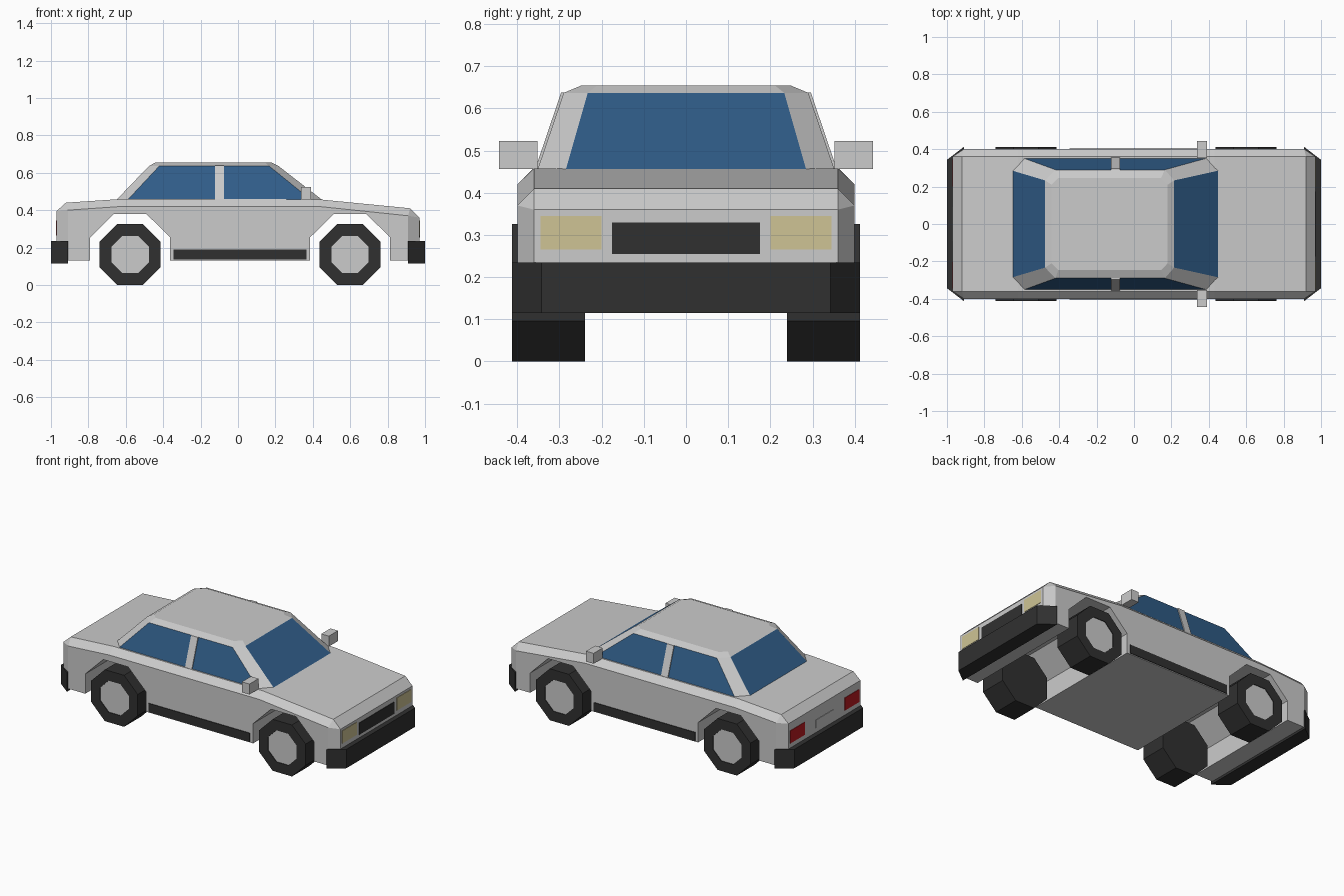
import bpy, bmesh, math
from mathutils import Vector

cube = bpy.data.objects.get("Cube")
if cube:
    bpy.data.objects.remove(cube, do_unlink=True)


def material(name, rgb):
    m = bpy.data.materials.new(name)
    m.use_nodes = True
    m.diffuse_color = (*rgb, 1)
    m.node_tree.nodes["Principled BSDF"].inputs["Base Color"].default_value = (*rgb, 1)
    return m


PAINT = material("silver paint", (0.6, 0.6, 0.6))
GLASS = material("blue glass", (0.03, 0.11, 0.25))
BLACK = material("black rubber", (0.03, 0.03, 0.03))
LAMP = material("headlight cream", (0.62, 0.55, 0.3))
RED = material("tail light red", (0.5, 0.01, 0.015))


def loft(name, rings, *mats, rule=None):
    """Skin a closed solid through rings of equal point count."""
    bm = bmesh.new()
    loops = [[bm.verts.new(p) for p in ring] for ring in rings]
    n = len(loops[0])
    for a, b in zip(loops, loops[1:]):
        for i in range(n):
            j = (i + 1) % n
            bm.faces.new((a[i], a[j], b[j], b[i]))
    bm.faces.new(loops[0])
    bm.faces.new(loops[-1])
    bmesh.ops.remove_doubles(bm, verts=bm.verts, dist=1e-5)
    bmesh.ops.recalc_face_normals(bm, faces=bm.faces)
    if rule:
        for f in bm.faces:
            f.material_index = rule(f)
    me = bpy.data.meshes.new(name)
    bm.to_mesh(me)
    bm.free()
    for m in mats:
        me.materials.append(m)
    ob = bpy.data.objects.new(name, me)
    bpy.context.collection.objects.link(ob)
    return ob


def box(name, x, y, z, mat):
    ring = [(x[0], y[0]), (x[1], y[0]), (x[1], y[1]), (x[0], y[1])]
    return loft(name, [[(*p, h) for p in ring] for h in z], mat)


def mirrored(s, a, b):
    return sorted((s * a, s * b))


SIDES = (("left", 1), ("right", -1))

# Lower body: sections along the length
# (end x, shoulder x, top x, half width, shoulder z, top z)
sections = [
    (-0.97, -0.97, 0.36, 0.395, 0.395),
    (-0.91, -0.92, 0.40, 0.40, 0.44),
    (-0.62, -0.62, 0.40, 0.42, 0.46),
    (0.43, 0.43, 0.40, 0.42, 0.458),
    (0.91, 0.92, 0.40, 0.37, 0.41),
    (0.97, 0.97, 0.36, 0.36, 0.36),
]
FLOOR = 0.13
body = loft("body", [
    [(x, -w, FLOOR), (x, -w, sh), (xt, -0.36, top),
     (xt, 0.36, top), (x, w, sh), (x, w, FLOOR)]
    for x, xt, w, sh, top in sections], PAINT)

# Wheel arches cut across the full width
WHEELS = (("rear", -0.577), ("front", 0.599))
for end, cx in WHEELS:
    half = [(0.213, 0.0), (0.213, 0.255), (0.087, 0.38)]
    outline = half + [(-x, z) for x, z in reversed(half)]
    cutter = loft("arch_cutter", [[(cx + x, y, z) for x, z in outline]
                                  for y in (-0.6, 0.6)], PAINT)
    cutter.hide_render = True
    mod = body.modifiers.new("arch", "BOOLEAN")
    mod.operation = "DIFFERENCE"
    mod.solver = "EXACT"
    mod.object = cutter
    bpy.context.view_layer.objects.active = body
    bpy.ops.object.modifier_apply(modifier=mod.name)
    bpy.data.objects.remove(cutter, do_unlink=True)


# Cabin: tapered octagon with glass on the four main slopes
def octagon(z, front, front_side, back, back_side, end_y, side_y):
    half = [(front, end_y), (front_side, side_y), (back_side, side_y), (back, end_y)]
    return [(x, y, z) for x, y in half] + [(x, -y, z) for x, y in reversed(half)]


def cabin_rule(f):
    n = f.normal
    sloped = 0.1 < n.z < 0.85 and f.calc_center_median().z < 0.6
    return int(sloped and (abs(n.y) < 0.02 or abs(n.x) < 0.02))


loft("cabin", [
    octagon(0.455, 0.45, 0.39, -0.65, -0.59, 0.285, 0.352),
    octagon(0.637, 0.215, 0.165, -0.475, -0.42, 0.233, 0.29),
    octagon(0.655, 0.18, 0.145, -0.44, -0.405, 0.21, 0.247),
], PAINT, GLASS, rule=cabin_rule)

for side, s in SIDES:
    # Door pillar follows the slope of the side glass
    loft(side + "_door_pillar", [
        [(x, s * (y + d), z) for x, d in
         ((-0.122, -0.01), (-0.074, -0.01), (-0.074, 0.006), (-0.122, 0.006))]
        for y, z in ((0.352, 0.455), (0.29, 0.638))], PAINT)
    box(side + "_mirror", (0.337, 0.39), mirrored(s, 0.352, 0.443), (0.457, 0.523), PAINT)
    box(side + "_sill", (-0.345, 0.365), mirrored(s, 0.38, 0.404), (0.135, 0.19), BLACK)
    box(side + "_headlight", (0.966, 0.973), mirrored(s, 0.2, 0.345), (0.265, 0.345), LAMP)
    box(side + "_tail_light", (-0.973, -0.966), mirrored(s, 0.2, 0.345), (0.265, 0.345), RED)

box("grille", (0.966, 0.973), (-0.175, 0.175), (0.255, 0.33), BLACK)
box("number_plate", (-0.973, -0.966), (-0.09, 0.09), (0.265, 0.315), PAINT)

# Bumpers with angled corners
for end, s in (("front", 1), ("rear", -1)):
    plan = [(0.91, -0.412), (1.0, -0.343), (1.0, 0.343), (0.91, 0.412)]
    loft(end + "_bumper", [[(s * x, y, z) for x, y in plan]
                           for z in (0.115, 0.235)], BLACK)


# Eight-sided wheels, the outer face inset for the hub
def wheel_ring(cx, y, apothem):
    r = apothem / math.cos(math.pi / 8)
    angles = [math.pi / 8 + i * math.pi / 4 for i in range(8)]
    return [(cx + r * math.cos(a), y, 0.163 + r * math.sin(a)) for a in angles]


for end, cx in WHEELS:
    for side, s in SIDES:
        def hub_rule(f, s=s, cx=cx):
            c = f.calc_center_median()
            near = (c - Vector((cx, s * 0.41, 0.163))).length < 0.02
            return int(near)
        loft(f"{end}_{side}_wheel", [
            wheel_ring(cx, s * 0.24, 0.163),
            wheel_ring(cx, s * 0.412, 0.163),
            wheel_ring(cx, s * 0.412, 0.1),
            wheel_ring(cx, s * 0.408, 0.1),
        ], BLACK, PAINT, rule=hub_rule)
